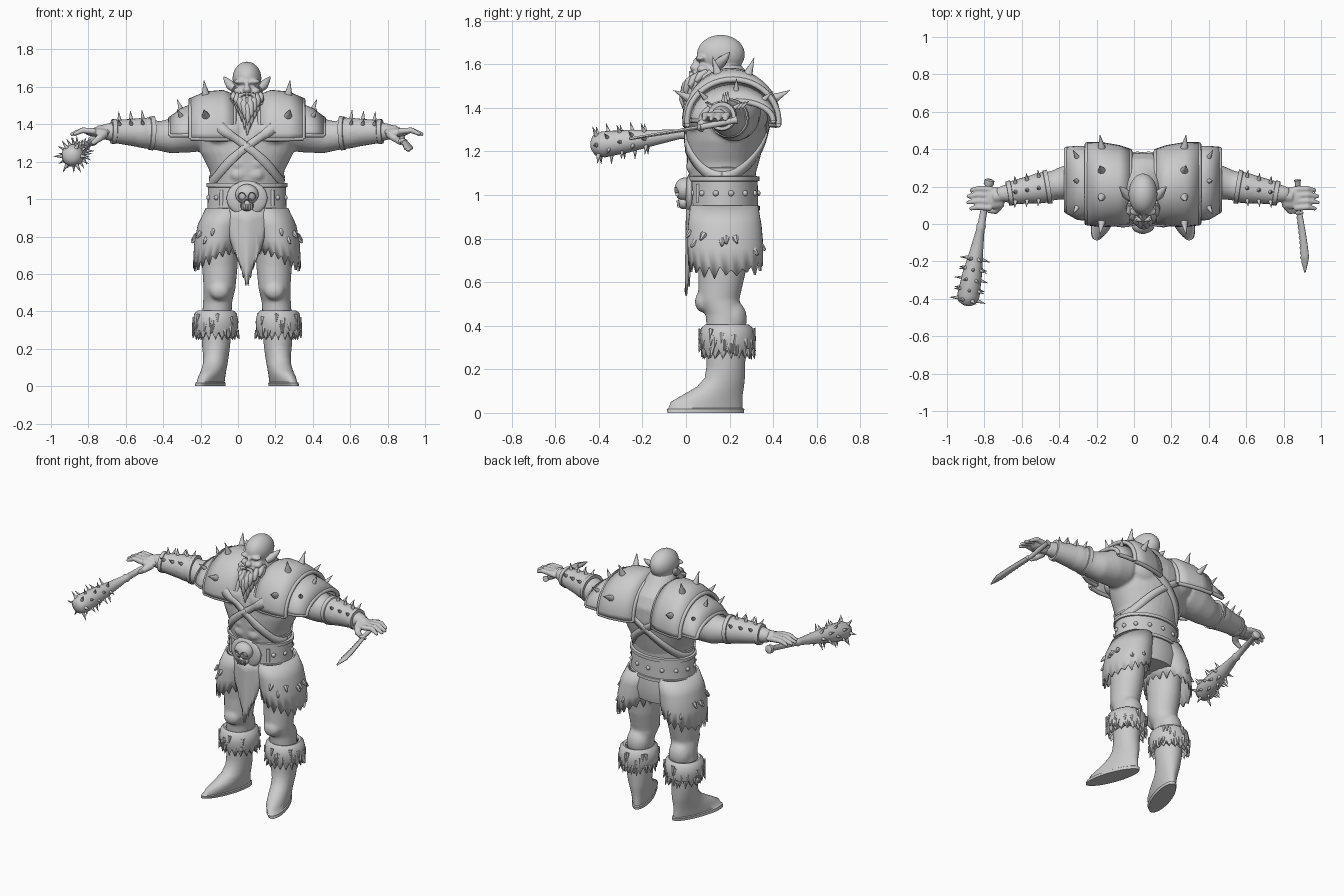
import bpy, bmesh, math, random
from mathutils import Vector, Matrix

random.seed(4)
if "Cube" in bpy.data.objects:
    bpy.data.objects.remove(bpy.data.objects["Cube"])

CENTRE = 0.048
GREY = (0.6, 0.6, 0.6, 1)
clay = bpy.data.materials.new("plain grey")
clay.use_nodes = True
clay.diffuse_color = GREY
clay.node_tree.nodes["Principled BSDF"].inputs["Base Color"].default_value = GREY


def finish(name, bm, mirror=False, remesh=0, solid=0, subsurf=0):
    bmesh.ops.recalc_face_normals(bm, faces=bm.faces)
    mesh = bpy.data.meshes.new(name)
    bm.to_mesh(mesh)
    bm.free()
    mesh.materials.append(clay)
    obj = bpy.data.objects.new(name, mesh)
    obj.location.x = CENTRE
    bpy.context.collection.objects.link(obj)
    bpy.ops.object.select_all(action='DESELECT')
    obj.select_set(True)
    bpy.context.view_layer.objects.active = obj
    bpy.ops.object.shade_smooth_by_angle(angle=math.radians(50))
    if mirror:
        obj.modifiers.new("mirror", 'MIRROR').use_mirror_merge = False
    if solid:
        thick = obj.modifiers.new("thickness", 'SOLIDIFY')
        thick.thickness, thick.offset = solid, 0
    if subsurf:
        obj.modifiers.new("subdivide", 'SUBSURF').levels = subsurf
        obj.modifiers["subdivide"].render_levels = subsurf
    if remesh:
        blend = obj.modifiers.new("blend", 'REMESH')
        blend.mode, blend.voxel_size, blend.use_smooth_shade = 'VOXEL', remesh, True
        soften = obj.modifiers.new("soften", 'SMOOTH')
        soften.factor, soften.iterations = 0.5, 4
    return obj


def skin_rings(bm, rings, cap=True):
    for low, high in zip(rings, rings[1:]):
        n = len(low)
        for i in range(n):
            bm.faces.new((low[i], low[(i + 1) % n], high[(i + 1) % n], high[i]))
    if cap:
        bm.faces.new(rings[0])
        bm.faces.new(rings[-1])
    return rings


def loft(bm, sections, seg=32, cap=True):
    """Horizontal ellipses given as x, y, z, half width, half depth."""
    turn = [math.tau * i / seg for i in range(seg)]
    return skin_rings(bm, [[bm.verts.new((x + rx * math.cos(a), y + ry * math.sin(a), z)) for a in turn]
                           for x, y, z, rx, ry in sections], cap)


def sweep(bm, points, radii, seg=16):
    """Round tube along a path."""
    pts = [Vector(p) for p in points]
    rings, quat, last = [], None, None
    for i, p in enumerate(pts):
        tangent = (pts[min(i + 1, len(pts) - 1)] - pts[max(i - 1, 0)]).normalized()
        quat = last.rotation_difference(tangent) @ quat if quat else tangent.to_track_quat('Z', 'Y')
        last = tangent
        rings.append([bm.verts.new(p + quat @ Vector((math.cos(a), math.sin(a), 0)) * radii[i])
                      for a in (math.tau * k / seg for k in range(seg))])
    skin_rings(bm, rings)


def blob(bm, centre, size, detail=3):
    mat = Matrix.Translation(centre) @ Matrix.Diagonal((*size, 1))
    return bmesh.ops.create_icosphere(bm, subdivisions=detail, radius=1, matrix=mat)["verts"]


def spike(bm, base, direction, radius, length, seg=10):
    d = Vector(direction).normalized()
    mat = Matrix.Translation(Vector(base) + d * length * 0.4) @ d.to_track_quat('Z', 'Y').to_matrix().to_4x4()
    bmesh.ops.create_cone(bm, cap_ends=True, segments=seg, radius1=radius, radius2=0.001, depth=length * 1.2, matrix=mat)


def sheet(bm, rows):
    grid = [[bm.verts.new(p) for p in row] for row in rows]
    for a, b in zip(grid, grid[1:]):
        for i in range(len(a) - 1):
            bm.faces.new((a[i], a[i + 1], b[i + 1], b[i]))


# Muscled torso, arms and legs blended into one skin
TORSO = [(0, .17, .93, .2, .15), (0, .165, 1.08, .19, .15), (0, .17, 1.15, .2, .165), (0, .18, 1.25, .25, .18),
         (0, .19, 1.33, .27, .19), (0, .2, 1.42, .25, .18), (0, .21, 1.49, .19, .14), (0, .2, 1.54, .1, .1),
         (0, .17, 1.6, .07, .08)]
bm = bmesh.new()
loft(bm, TORSO)
for s in (1, -1):
    blob(bm, (s * .11, .06, 1.36), (.115, .07, .075))
    blob(bm, (s * .12, .31, 1.38), (.11, .07, .1))
    for k in range(3):
        blob(bm, (s * .045, .03, 1.13 + k * .06), (.045, .03, .034))
    sweep(bm, [(s * x, y, z) for x, y, z in ((.15, .21, 1.38), (.25, .22, 1.38), (.34, .225, 1.355), (.42, .22, 1.335),
          (.48, .205, 1.34), (.56, .19, 1.355), (.65, .175, 1.36), (.78, .155, 1.36))],
          (.09, .125, .11, .09, .078, .082, .065, .038), 24)
    loft(bm, [(s * x, y, z, rx, ry) for x, y, z, rx, ry in ((.14, .17, .85, .1, .13), (.145, .165, .64, .095, .108),
         (.147, .15, .52, .085, .095), (.157, .175, .45, .078, .085), (.165, .185, .3, .08, .085))])
    blob(bm, (s * .147, .08, .51), (.055, .04, .05))
    blob(bm, (s * .155, .21, .43), (.075, .07, .09))
finish("body", bm, remesh=.01)

# Hands with spread fingers
bm = bmesh.new()
blob(bm, (.8, .14, 1.358), (.07, .06, .025))
sweep(bm, [(.7, .165, 1.36), (.8, .145, 1.36)], (.04, .035))
for i in range(4):
    y = .185 - i * .033
    sweep(bm, [(.81, y, 1.362), (.88, y + .004, 1.368), (.925 + .02 * math.sin(i), y - .005, 1.345)], (.018, .016, .01), 10)
sweep(bm, [(.76, .11, 1.35), (.79, .07, 1.325), (.83, .07, 1.295)], (.024, .02, .012), 10)
finish("hands", bm, mirror=True, remesh=.006)

# Bald head with heavy brow, broad jaw and flat nose
bm = bmesh.new()
blob(bm, (0, .16, 1.645), (.077, .11, .09), 4)
blob(bm, (0, .12, 1.56), (.068, .08, .065))
blob(bm, (0, .05, 1.545), (.04, .025, .025))
blob(bm, (0, .045, 1.585), (.022, .028, .02))
blob(bm, (0, .055, 1.605), (.012, .025, .03))
for s in (1, -1):
    blob(bm, (s * .034, .068, 1.628), (.038, .024, .014))
    blob(bm, (s * .046, .08, 1.578), (.026, .03, .02))
    blob(bm, (s * .03, .075, 1.606), (.014, .014, .011))
loft(bm, [(0, .18, 1.46, .09, .1), (0, .17, 1.6, .07, .08)])
finish("head", bm, remesh=.006)

# Pointed ears and lower tusks
bm = bmesh.new()
sweep(bm, [(.065, .14, 1.59), (.09, .16, 1.61), (.11, .185, 1.635), (.125, .2, 1.655)], (.022, .025, .015, .002), 10)
spike(bm, (.028, .03, 1.54), (.2, -.2, 1), .008, .035)
finish("ears_and_tusks", bm, mirror=True)

# Beard locks hanging from the jaw
bm = bmesh.new()
for row in range(2):
    for i in range(9):
        a = (i - 4) / 4
        length = (.2 - .12 * abs(a)) * (1 - .3 * row)
        x, y, z = .066 * a, .045 + .07 * a * a - .018 * row, 1.535 + .03 * abs(a)
        sweep(bm, [(x, y, z), (x * 1.1, y - .03, z - length * .3), (x + .006, y - .045, z - length * .7),
                   (x * .8, y - .04, z - length)], (.014, .02, .014, .002), 8)
for s in (1, -1):
    sweep(bm, [(s * .005, .022, 1.562), (s * .035, .025, 1.558), (s * .05, .02, 1.5)], (.009, .012, .002), 8)
finish("beard", bm)


# Layered shoulder plates with raised rims and spikes
def arch(station, angle):
    x, y, depth, top = station
    return Vector((x, y + depth * math.sin(angle), 1.34 + (top - 1.34) * math.cos(angle)))


UPPER = [(.07, .2, .19, 1.55), (.13, .205, .205, 1.573), (.22, .21, .215, 1.565), (.3, .215, .21, 1.53)]
LOWER = [(.27, .215, .19, 1.51), (.35, .22, .185, 1.475), (.41, .235, .165, 1.43)]
plates, rims, spikes = bmesh.new(), bmesh.new(), bmesh.new()
for stations, reach in ((UPPER, 1.65), (LOWER, 1.55)):
    angles = [reach * (k / 12 - 1) for k in range(25)]
    sheet(plates, [[arch(st, a) for a in angles] for st in stations])
    for st in (stations[0], stations[-1]):
        sweep(rims, [arch(st, a) for a in angles], [.013] * 25, 8)
    for a in (angles[0], angles[-1]):
        sweep(rims, [arch(st, a) for st in stations], [.013] * len(stations), 8)
for a in (-1.1, -.3, .35, 1.1):
    spike(spikes, arch(UPPER[2], a), (.12, math.sin(a), math.cos(a)), .027, .085)
for a in (-.75, .05, .8):
    spike(spikes, arch(LOWER[1], a), (.4, math.sin(a), math.cos(a)), .018, .065)
finish("shoulder_plates", plates, mirror=True, solid=.022)
finish("shoulder_rims", rims, mirror=True)
finish("shoulder_spikes", spikes, mirror=True)


# Chest straps crossing at front and back
def torso_at(z):
    for low, high in zip(TORSO, TORSO[1:]):
        if z <= high[2]:
            t = (z - low[2]) / (high[2] - low[2])
            return [p + (q - p) * t for p, q in zip(low, high)]


bm = bmesh.new()
for s in (1, -1):
    rows = []
    for k in range(65):
        a = math.tau * k / 64
        z = 1.28 + .2 * s * math.cos(a)
        rows.append([])
        for dz in (-.026, 0, .026):
            _, y, _, rx, ry = torso_at(z + dz)
            rows[-1].append(((rx + .02) * math.cos(a), y + (ry + .02) * math.sin(a), z + dz))
    sheet(bm, rows)
straps = finish("chest_straps", bm)
wrap = straps.modifiers.new("fit", 'SHRINKWRAP')
wrap.target, wrap.wrap_mode, wrap.offset = bpy.data.objects["body"], 'ABOVE_SURFACE', .01
straps.modifiers.new("thickness", 'SOLIDIFY').thickness = .014

# Wide belt with studs, buckles and a waist sash
bm = bmesh.new()
loft(bm, [(0, .172, z, .205 + grow, .153 + grow) for z, grow in ((.93, 0), (.93, .014), (.95, .014), (.952, .006),
     (1.063, .004), (1.065, .012), (1.085, .012), (1.087, -.005), (1.125, -.002), (1.13, -.015))], 48)
blob(bm, (0, .018, 1.005), (.11, .022, .095))
for i in range(14):
    a = math.tau * (i + .5) / 14
    blob(bm, (.209 * math.cos(a), .172 + .157 * math.sin(a), 1.008), (.014, .014, .014), 2)
for s in (1, -1):
    for dx in (.1, .135):
        sweep(bm, [(s * dx, .03 + dx * .2, z) for z in (.965, 1.05)], (.012, .012), 8)
finish("belt", bm)

# Skull ornament with pressed eye and nose hollows
bm = bmesh.new()
for v in blob(bm, (0, -.005, 1.025), (.062, .048, .055), 5):
    for x, z, r in ((.026, 1.015, .019), (-.026, 1.015, .019), (0, .988, .011)):
        if v.co.y < 0 and math.hypot(v.co.x - x, v.co.z - z) < r:
            v.co.y += .02
blob(bm, (0, -.01, .965), (.036, .03, .03))
for i in range(5):
    sweep(bm, [((i - 2) * .013, -.038, .975), ((i - 2) * .013, -.034, .943)], (.006, .005), 8)
finish("skull_buckle", bm)

# Ragged hide trousers
bm = bmesh.new()
loft(bm, [(0, .175, .96, .195, .15), (0, .178, .86, .225, .162), (0, .18, .78, .19, .145)])
finish("trouser_seat", bm)
bm = bmesh.new()
rings = loft(bm, [(.11, .175, .95, .105, .15), (.14, .178, .86, .118, .163), (.157, .18, .78, .12, .168),
                  (.166, .182, .7, .117, .166)], 40, False)
for i, v in enumerate(rings[-1]):
    v.co.z += .45 * (.16 - v.co.x) + (.025 if i % 2 else -.03) * random.uniform(.3, 1.2)
for v in rings[2]:
    v.co.z += .2 * (.16 - v.co.x)
for k in range(8):
    a = random.uniform(-1.5, 1.5)
    spike(bm, (.16 + .116 * math.cos(a), .18 + .164 * math.sin(a), random.uniform(.74, .88)),
          (math.cos(a), math.sin(a), -1), .012, .025, 6)
finish("trouser_legs", bm, mirror=True, solid=.012)

# Torn front loincloth
bm = bmesh.new()
rows = []
for t in (0, .2, .4, .6, .8, 1):
    rows.append([])
    for i in range(15):
        u = i / 7 - 1
        hem = .53 + .15 * abs(u) + (.025 if i % 2 else -.015)
        half = .095 + .05 * t - .1 * t * t
        rows[-1].append((u * half, .004 + .03 * u * u - .006 * math.cos(u * 7) * t, .96 + (hem - .96) * t))
sheet(bm, rows)
finish("loincloth", bm, solid=.008)

# Boots turned outward with flat soles
bm = bmesh.new()
loft(bm, [(.165, y, z, rx, ry) for y, z, rx, ry in ((.09, 0, .06, .175), (.09, .018, .062, .178), (.09, .022, .056, .17),
     (.095, .05, .06, .165), (.125, .085, .062, .135), (.158, .12, .064, .108), (.178, .16, .068, .092),
     (.183, .22, .075, .088), (.185, .32, .082, .092))], 40)
for v in bm.verts:
    v.co.x += (.19 - v.co.y) * .32 * max(0, 1 - v.co.z / .22)
finish("boots", bm, mirror=True)

# Shaggy fur cuffs
bm = bmesh.new()
rings = loft(bm, [(.168, .188, z, .08 + r, .085 + r) for z, r in ((.4, 0), (.405, .015), (.39, .033), (.345, .042),
             (.3, .038), (.268, .026), (.28, 0))], 36, False)
for i, v in enumerate(rings[-2]):
    v.co.z += .022 * (-1) ** i
for k in range(45):
    a, z = random.uniform(0, math.tau), random.uniform(.28, .38)
    spike(bm, (.168 + .115 * math.cos(a), .188 + .12 * math.sin(a), z), (math.cos(a) * .3, math.sin(a) * .3, -1), .014, .04, 6)
finish("fur_cuffs", bm, mirror=True)

# Studded forearm bracers
bm = bmesh.new()
start, end = Vector((.5, .2, 1.352)), Vector((.725, .163, 1.362))
cuts = (0, .01, .1, .11, .89, .9, .99, 1)
sweep(bm, [start.lerp(end, t) for t in cuts], [.086 - .027 * t + (.006 if t < .105 or t > .895 else 0) for t in cuts], 24)
for t in (.22, .5, .78):
    for a in (-.9, 0, .9):
        out = Vector((.1, math.sin(a), math.cos(a)))
        spike(bm, start.lerp(end, t) + out * (.084 - .027 * t), out, .013, .045)
finish("bracers", bm, mirror=True)

# Spiked club
bm = bmesh.new()
butt, tip = Vector((-.82, .24, 1.315)), Vector((-.943, -.435, 1.225))
cuts = (0, .01, .04, .06, .35, .37, .4, .55, .75, .92, .98, 1)
sweep(bm, [butt.lerp(tip, t) for t in cuts], (.015, .027, .027, .016, .02, .026, .022, .034, .052, .06, .046, .02), 20)
turn = (tip - butt).to_track_quat('Z', 'Y')
for ring in range(5):
    for k in range(6):
        a = math.tau * (k + ring % 2 / 2) / 6
        out = turn @ Vector((math.cos(a), math.sin(a), .15))
        t = .62 + ring * .08
        spike(bm, butt.lerp(tip, t) + out * (.038 + ring * .004), out, .012, .045, 8)
finish("spiked_club", bm)

# Curved knife with a notched edge
bm = bmesh.new()
sweep(bm, [(.826, .235, 1.345), (.827, .22, 1.342), (.83, .15, 1.328), (.832, .06, 1.31)], (.02, .014, .015, .013), 12)
blob(bm, (.833, .06, 1.31), (.026, .01, .014))
finish("knife_handle", bm)
bm = bmesh.new()
rows = []
for k in range(25):
    t = k / 24
    middle = .834 + .05 * t - .018 * t ** 3
    half = (.015 + .01 * t) * min(1, (1 - t) * 4) + .001
    notch = .005 if k % 2 else 0
    rows.append([(middle - half + notch * (t < .8), .06 - .32 * t, 1.305 - .05 * t),
                 (middle + half, .06 - .32 * t, 1.315 - .055 * t)])
sheet(bm, rows)
finish("knife_blade", bm, solid=.008)
